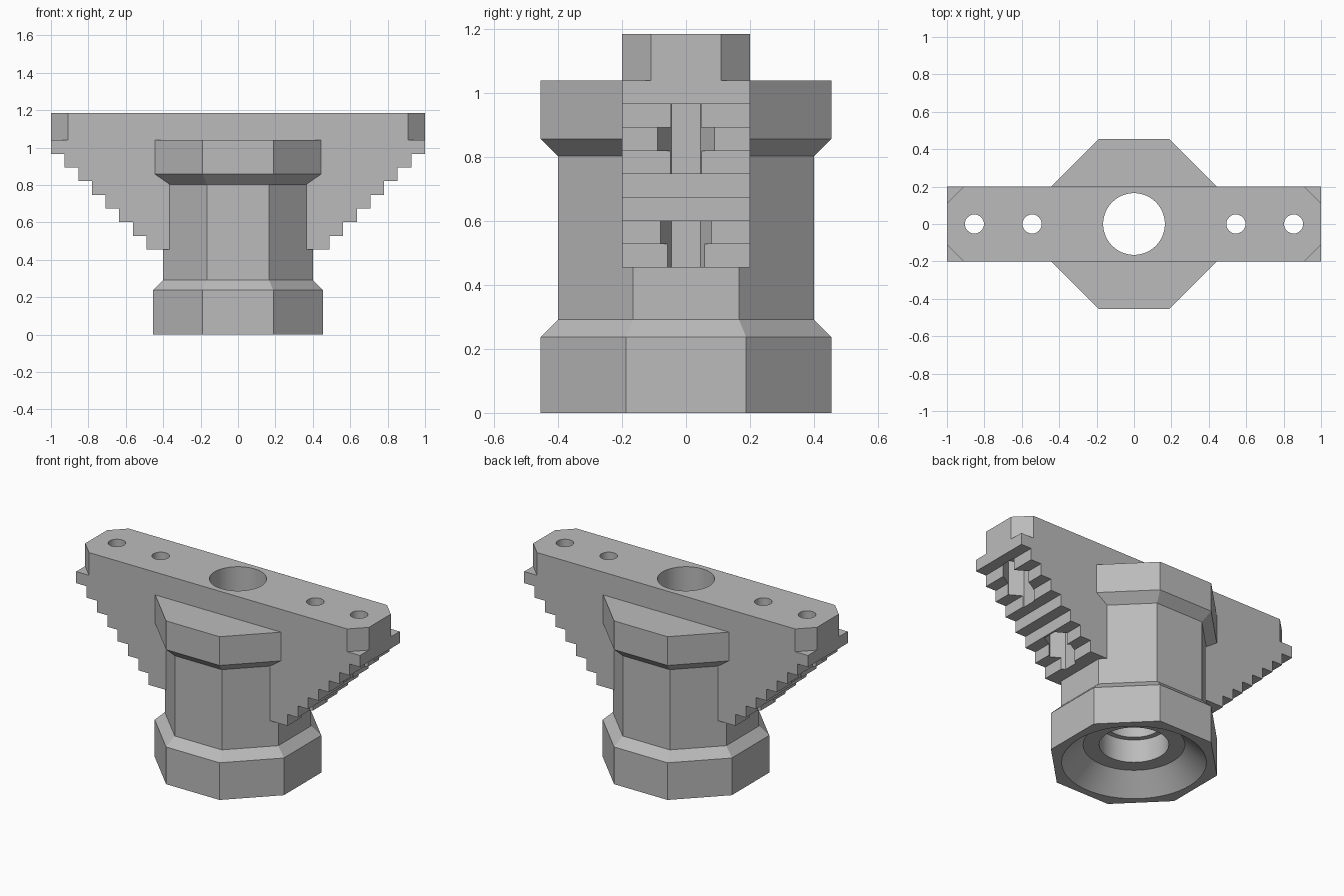
import bpy, bmesh
from math import cos, sin, pi, radians
from mathutils import Vector

cube = bpy.data.objects.get("Cube")
if cube:
    bpy.data.objects.remove(cube, do_unlink=True)

grey = bpy.data.materials.new("plain grey")
grey.use_nodes = True
grey.diffuse_color = (0.5, 0.5, 0.5, 1)
grey.node_tree.nodes["Principled BSDF"].inputs["Base Color"].default_value = (0.5, 0.5, 0.5, 1)


def finish(bm, name):
    bmesh.ops.recalc_face_normals(bm, faces=bm.faces[:])
    mesh = bpy.data.meshes.new(name)
    bm.to_mesh(mesh)
    bm.free()
    mesh.materials.append(grey)
    obj = bpy.data.objects.new(name, mesh)
    bpy.context.collection.objects.link(obj)
    return obj


def lathe(name, profile, sides, centre=(0, 0), turn=0):
    """Stack rings of (radius, height) into a closed solid."""
    bm = bmesh.new()
    rings = []
    for r, z in profile:
        angles = [turn + 2 * pi * i / sides for i in range(sides)]
        rings.append([bm.verts.new((centre[0] + r * cos(a), centre[1] + r * sin(a), z))
                      for a in angles])
    for low, high in zip(rings, rings[1:]):
        for i in range(sides):
            j = (i + 1) % sides
            bm.faces.new((low[i], low[j], high[j], high[i]))
    bm.faces.new(rings[0])
    bm.faces.new(rings[-1])
    return finish(bm, name)


def prism(name, points, direction):
    """Extrude a flat outline along a direction."""
    bm = bmesh.new()
    face = bm.faces.new([bm.verts.new(p) for p in points])
    new = bmesh.ops.extrude_face_region(bm, geom=[face])["geom"]
    moved = [v for v in new if isinstance(v, bmesh.types.BMVert)]
    bmesh.ops.translate(bm, verts=moved, vec=Vector(direction))
    return finish(bm, name)


def combine(target, other, operation):
    mod = target.modifiers.new(operation.title(), "BOOLEAN")
    mod.operation = operation
    mod.solver = "EXACT"
    mod.object = other
    other.hide_render = True
    bpy.context.view_layer.objects.active = target
    bpy.ops.object.modifier_apply(modifier=mod.name)
    bpy.data.objects.remove(other, do_unlink=True)


# Octagonal column with a foot and a collar (sizes given across the flats)
flat = 1 / cos(pi / 8)
wide, narrow = 0.455 * flat, 0.4 * flat
bracket = lathe("octagonal_bracket",
                [(wide, 0), (wide, 0.237), (narrow, 0.292), (narrow, 0.803),
                 (wide, 0.857), (wide, 1.04)], 8, turn=pi / 8)

# Cross bar with stepped undersides
top, step, levels = 1.185, 0.073, 8
right_side = [(1, top)]
for k in range(levels):
    x, z = 1 - step * k, 0.966 - step * k
    right_side += [(x, z), (x - step, z)]
right_side.pop()
outline = right_side + [(-x, z) for x, z in reversed(right_side)]
bar = prism("cross_bar", [(x, -0.2, z) for x, z in outline], (0, 0.4, 0))

# Chamfered upper corners of the bar
for sx in (-1, 1):
    for sy in (-1, 1):
        corner = [(0.81, 0.3), (1.1, 0.01), (1.1, 0.3)]
        cutter = prism("corner_cutter", [(sx * x, sy * y, 1.04) for x, y in corner], (0, 0, 0.3))
        combine(bar, cutter, "DIFFERENCE")

combine(bracket, bar, "UNION")

# Central bore: conical mouth, wide socket, narrower through hole
bore = lathe("bore_cutter",
             [(0.446, -0.1 * 0.36), (0.41, 0), (0.288, 0.115), (0.197, 0.115),
              (0.197, 0.26), (0.165, 0.26), (0.165, 1.3)], 64)
combine(bracket, bore, "DIFFERENCE")

# Bolt holes with hexagonal nut pockets beneath
for x in (-0.853, -0.545, 0.545, 0.853):
    combine(bracket, lathe("bolt_hole_cutter", [(0.051, 0.2), (0.051, 1.3)], 32, (x, 0)), "DIFFERENCE")
    combine(bracket, lathe("nut_pocket_cutter", [(0.09, 0.3), (0.09, 1.04)], 6, (x, 0), pi / 6), "DIFFERENCE")

# Smooth bores, crisp flats
bpy.ops.object.select_all(action="DESELECT")
bracket.select_set(True)
bpy.context.view_layer.objects.active = bracket
bpy.ops.object.shade_smooth_by_angle(angle=radians(20))
